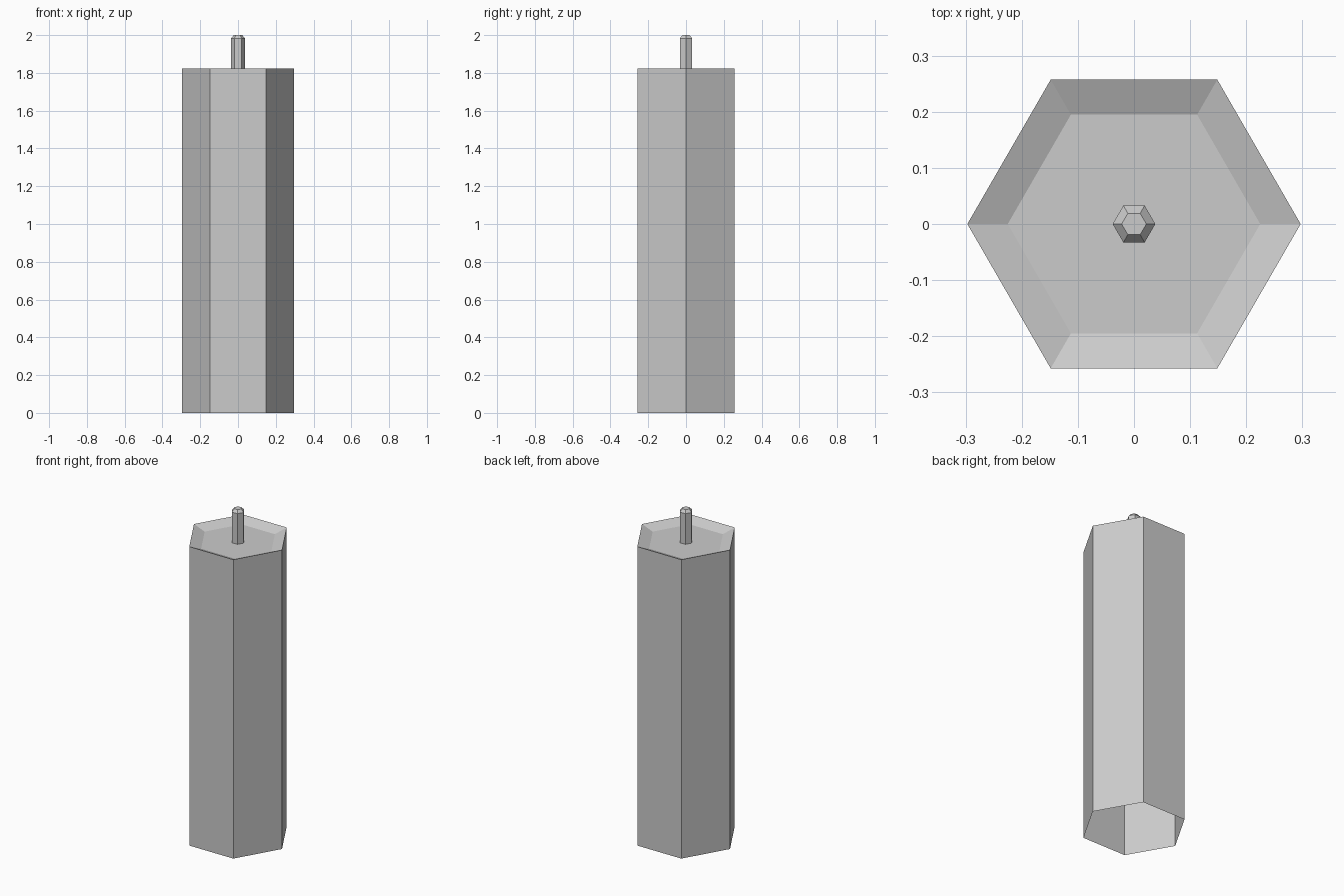
import bpy, bmesh
from math import cos, sin, pi

if "Cube" in bpy.data.objects:
    bpy.data.objects.remove(bpy.data.objects["Cube"])


def hex_loft(name, rings, cap_top=True):
    """Stack of hexagon rings (radius, z) joined by quads, open at the bottom."""
    bm = bmesh.new()
    loops = [[bm.verts.new((r * cos(i * pi / 3), r * sin(i * pi / 3), z)) for i in range(6)]
             for r, z in rings]
    for a, b in zip(loops, loops[1:]):
        for i in range(6):
            j = (i + 1) % 6
            bm.faces.new((a[i], a[j], b[j], b[i]))
    if cap_top:
        bm.faces.new(loops[-1])
    mesh = bpy.data.meshes.new(name)
    bm.to_mesh(mesh)
    bm.free()
    obj = bpy.data.objects.new(name, mesh)
    bpy.context.collection.objects.link(obj)
    return obj


# Candle body: open base, straight sides, sloped rim down to a shallow wax pool
hex_loft("candle_body", [(0.297, 0), (0.297, 1.823), (0.225, 1.796)])

# Wick: thin hexagonal stem with a chamfered tip
hex_loft("wick", [(0.038, 1.796), (0.038, 1.983), (0.022, 2.0)])
